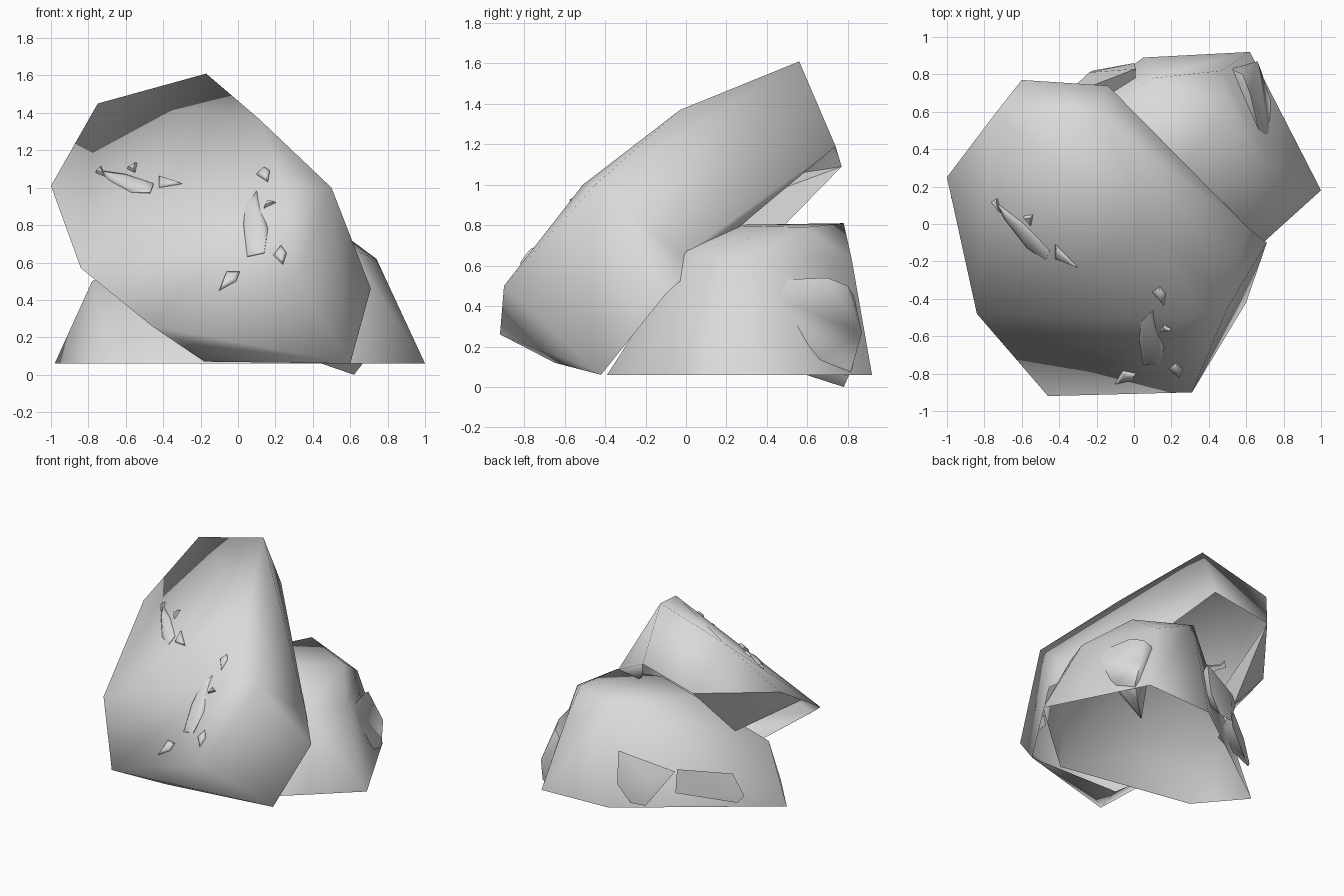
import bpy, bmesh, math
from mathutils import Vector
from mathutils.bvhtree import BVHTree
from mathutils.geometry import intersect_point_line

if "Cube" in bpy.data.objects:
    bpy.data.objects.remove(bpy.data.objects["Cube"])

stone = bpy.data.materials.new("grey_stone")
stone.use_nodes = True
grey = (0.7, 0.7, 0.7, 1)
stone.diffuse_color = grey
stone.node_tree.nodes["Principled BSDF"].inputs["Base Color"].default_value = grey


def bend_rim(bm, point):
    """Split the open rim edge nearest to the point and pull it there."""
    best = None
    for e in bm.edges:
        if e.is_boundary:
            a, b = e.verts
            foot, t = intersect_point_line(point, a.co, b.co)
            gap = (foot - point).length
            if 0.05 < t < 0.95 and (best is None or gap < best[0]):
                best = (gap, e, a, t)
    if best:
        _, edge, start, t = best
        _, vert = bmesh.utils.edge_split(edge, start, t)
        vert.co = point


def hull_rock(name, points, open_dir=None, rim=(), crease=180):
    """Convex stone from its corners; faces looking along open_dir are left off."""
    bm = bmesh.new()
    for p in points:
        bm.verts.new(p)
    bmesh.ops.convex_hull(bm, input=bm.verts)
    loose = [v for v in bm.verts if not v.link_faces]
    bmesh.ops.delete(bm, geom=loose, context='VERTS')
    bmesh.ops.recalc_face_normals(bm, faces=bm.faces)
    bm.normal_update()
    if open_dir:
        d = Vector(open_dir).normalized()
        gone = [f for f in bm.faces if f.normal.dot(d) > 0.75]
        bmesh.ops.delete(bm, geom=gone, context='FACES')
    for p in rim:
        bend_rim(bm, Vector(p))
    bmesh.ops.triangulate(bm, faces=bm.faces)
    bm.normal_update()
    for f in bm.faces:
        f.smooth = True
    for e in bm.edges:
        if len(e.link_faces) == 2:
            e.smooth = e.calc_face_angle(0) < math.radians(crease)
    mesh = bpy.data.meshes.new(name)
    bm.to_mesh(mesh)
    tree = BVHTree.FromBMesh(bm)
    bm.free()
    mesh.materials.append(stone)
    bpy.context.collection.objects.link(bpy.data.objects.new(name, mesh))
    return tree


# Large leaning boulder, a shell open on its underside
leaning = hull_rock("leaning_boulder", [
    (-.17, .56, 1.61), (-.75, .58, 1.45), (-.14, .74, 1.19), (-.6, .77, 1.09),
    (-1, .25, 1.01), (-.84, -.48, .57), (-.46, -.92, .26),
    (.31, -.9, .5), (.25, -.51, 1), (.5, -.45, 1), (.11, -.03, 1.37),
    (.5, .01, .62), (.61, -.02, .65), (.71, -.1, .46), (.6, -.42, .06),
    (-.18, -.65, .12), (-.18, -.42, .07)],
    open_dir=(0, .65, -.76), rim=[(.16, .32, .84), (-.79, -.37, .67)])

# Turned-in lip under the left edge of the leaning boulder
hull_rock("underside_lip", [
    (-.6, .77, 1.09), (-1, .25, 1.01), (-.92, .12, .87),
    (-.79, -.37, .67), (-.66, .33, .64)], crease=40)

# Lower boulder, open at the ground
hull_rock("lower_boulder", [
    (-.98, .14, .06), (-.69, -.2, .06), (.36, -.39, .06), (.69, -.1, .06),
    (1, .18, .06), (.62, .92, .06), (.05, .89, .06), (-.78, .08, .5),
    (-.25, .25, .78), (.1, .15, .8), (.1, .78, .81), (.51, .59, .79),
    (.47, .82, .63), (.74, .3, .62), (.6, 0, .67)], open_dir=(0, 0, -1))

# Broken slabs against the lower boulder
hull_rock("side_chip", [
    (.73, .4, .45), (.68, .45, .53), (.66, .87, .27), (.62, .78, 0),
    (.73, .66, .14), (.68, .82, .09), (.58, .8, .5), (.52, .83, .45),
    (.62, .7, .54), (.3, .44, .11)], crease=60)
hull_rock("back_chip", [
    (.01, .83, .5), (0, .86, .25), (-.1, .84, .12), (-.22, .82, .12),
    (-.24, .81, .35), (-.38, .68, .38), (0, .65, .35)], crease=60)
hull_rock("rear_chip", [
    (-.37, .64, .38), (-.37, .66, .2), (-.73, .4, .12), (-.77, .37, .17),
    (-.69, .4, .34), (-.45, .4, .25)], crease=60)


def surface_chip(name, outline, lift=0.018):
    """Thin raised flake laid on the front of the leaning boulder."""
    hits = []
    for x, z in outline:
        p, n, _, _ = leaning.ray_cast(Vector((x, -2, z)), Vector((0, 1, 0)))
        if p:
            hits.append((p, n))
    if len(hits) < 3:
        return
    mid = sum((p for p, n in hits), Vector()) / len(hits)
    pts = []
    for p, n in hits:
        pts += [p - n * .02, p + n * .004, p.lerp(mid, .35) + n * lift]
    hull_rock(name, pts, crease=60)


# Long flakes
surface_chip("long_flake_right", [(-.74, 1.09), (-.6, 1.07), (-.45, 1.02),
                                  (-.47, .97), (-.57, .975), (-.69, 1.04)])
surface_chip("long_flake_left", [(.1, .98), (.04, .9), (.03, .8),
                                 (.05, .63), (.14, .65), (.16, .78)])

# Small flakes around them
small = [
    [(-.42, 1.06), (-.3, 1.02), (-.42, 1.0)],
    [(-.76, 1.08), (-.73, 1.11), (-.71, 1.06)],
    [(-.59, 1.1), (-.54, 1.13), (-.55, 1.08)],
    [(.1, 1.07), (.14, 1.11), (.17, 1.09), (.16, 1.03)],
    [(.14, .89), (.16, .93), (.2, .92)],
    [(.19, .64), (.23, .69), (.26, .65), (.24, .59)],
    [(-.1, .45), (-.06, .55), (.01, .55), (-.01, .5)],
]
for i, outline in enumerate(small):
    surface_chip("small_flake_%d" % (i + 1), outline)
